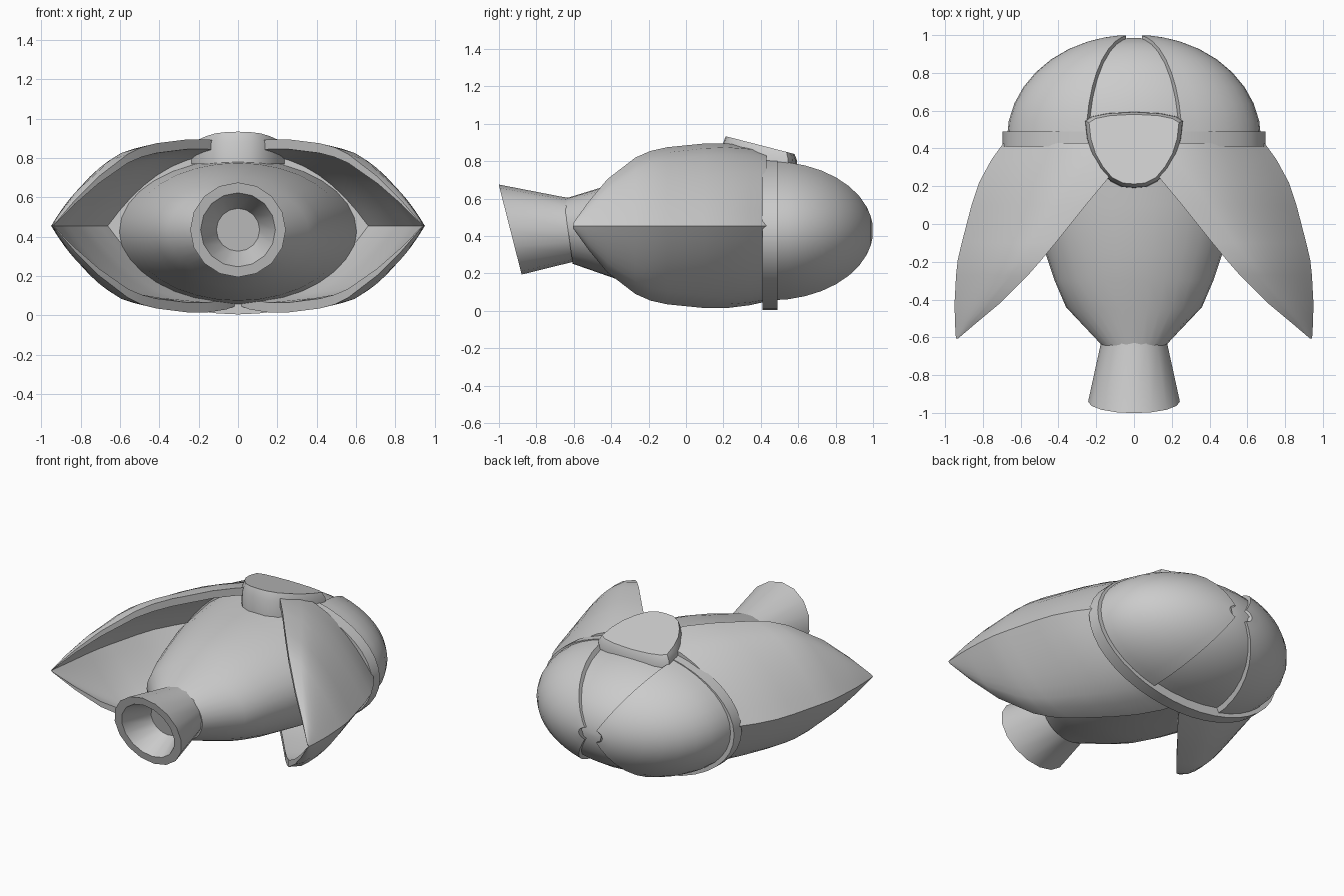
import bpy, bmesh, math
from math import sin, cos, pi, radians

if "Cube" in bpy.data.objects:
    bpy.data.objects.remove(bpy.data.objects["Cube"])


def loft(name, rings, mirror=False, angle=30):
    """Skin a list of closed rings, cap both ends, smooth by angle."""
    bm = bmesh.new()
    rows = [[bm.verts.new(p) for p in ring] for ring in rings]
    n = len(rows[0])
    for a, b in zip(rows, rows[1:]):
        for i in range(n):
            j = (i + 1) % n
            bm.faces.new((a[i], a[j], b[j], b[i]))
    bm.faces.new(rows[0])
    bm.faces.new(rows[-1])
    bmesh.ops.recalc_face_normals(bm, faces=bm.faces)
    mesh = bpy.data.meshes.new(name)
    bm.to_mesh(mesh)
    bm.free()
    ob = bpy.data.objects.new(name, mesh)
    bpy.context.collection.objects.link(ob)
    bpy.ops.object.select_all(action='DESELECT')
    ob.select_set(True)
    bpy.context.view_layer.objects.active = ob
    bpy.ops.object.shade_smooth_by_angle(angle=radians(angle))
    if mirror:
        mod = ob.modifiers.new("mirror", 'MIRROR')
        mod.use_mirror_merge = False
    return ob


def ellipse(y, rx, rz, zc, n=32, tilt=0.0):
    """Elliptical ring facing along y, leaning by tilt."""
    return [(rx * cos(2 * pi * i / n), y - tilt * rz * sin(2 * pi * i / n),
             zc + rz * sin(2 * pi * i / n)) for i in range(n)]


# Inner body tapering towards the nozzle
loft("body", [ellipse(y, rx, rz, 0.425, 32, t) for y, rx, rz, t in [
    (-0.63, 0.18, 0.173, 0.14), (-0.44, 0.36, 0.235, 0.05), (-0.30, 0.42, 0.28, 0),
    (-0.15, 0.47, 0.315, 0), (0.1, 0.55, 0.35, 0), (0.45, 0.61, 0.37, 0)]])

# Flared nozzle with a leaning mouth and a hollow
loft("nozzle", [ellipse(y, r, r * 0.99, 0.435, 16, t) for y, r, t in [
    (-0.58, 0.17, 0.14), (-0.63, 0.175, 0.14), (-0.94, 0.243, 0.255),
    (-0.94, 0.19, 0.255), (-0.75, 0.11, 0.2)]])

# Band around the middle
band = [(0.41, 0.60, 0.34), (0.41, 0.695, 0.413), (0.49, 0.695, 0.413), (0.49, 0.60, 0.34)]
loft("band", [ellipse(y, rx, rz, 0.418, 40) for y, rx, rz in band])

# Rear dome core, seen in the channel between the two lobes
loft("dome_core", [ellipse(0.45 + 0.535 * sin(a), 0.64 * cos(a), 0.37 * cos(a), 0.428)
                   for a in [radians(v) for v in (0, 12, 24, 36, 48, 60, 70, 80, 88)]])

# Rear dome lobes: meridian sectors, raised above the core
def lobe_ring(a, half=69, n=16):
    ring = []
    for rx, rz, ry, order in ((0.655, 0.398, 0.55, 1), (0.59, 0.35, 0.50, -1)):
        for i in range(n + 1):
            p = radians(half * (2 * i / n - 1) * order)
            ring.append((0.018 + rx * cos(a) * cos(p), 0.45 + ry * sin(a),
                         0.428 + rz * cos(a) * sin(p)))
    return ring


loft("dome_lobe", [lobe_ring(radians(v)) for v in (0, 10, 20, 30, 40, 50, 60, 70, 78, 84)],
     mirror=True)

# Spread wing cases: slanted inner rim, creased outer edge, thin shell
def wing_ring(y, xi, xo, h, thick, power, n=8):
    def arc(x1, hh):
        half = [((k / n) ** 0.7) for k in range(n + 1)]
        top = [(xi + (x1 - xi) * s, y, 0.455 + hh * (1 - s ** power)) for s in half]
        return top + [(x, yy, 0.91 - z) for x, yy, z in reversed(top[:-1])]
    return arc(xo, h) + arc(xo - thick, h - thick)[::-1]


loft("wing_case", [wing_ring(*s) for s in [
    (0.43, 0.005, 0.69, 0.405, 0.04, 2.5), (0.34, 0.06, 0.755, 0.425, 0.05, 2.3),
    (0.22, 0.155, 0.82, 0.44, 0.05, 2.1), (0.1, 0.255, 0.86, 0.44, 0.05, 1.95),
    (-0.1, 0.415, 0.912, 0.42, 0.05, 1.85), (-0.19, 0.49, 0.933, 0.40, 0.05, 1.8),
    (-0.27, 0.56, 0.942, 0.365, 0.045, 1.7), (-0.42, 0.71, 0.95, 0.25, 0.035, 1.6),
    (-0.52, 0.83, 0.948, 0.13, 0.02, 1.6), (-0.605, 0.93, 0.943, 0.012, 0.004, 1.6)]],
    mirror=True)

# Sloping shield plate on top
half = [(0, 0.585), (0.13, 0.578), (0.21, 0.562), (0.245, 0.54), (0.235, 0.45),
        (0.21, 0.37), (0.17, 0.30), (0.12, 0.24), (0.06, 0.21), (0, 0.205)]
outline = half + [(-x, y) for x, y in reversed(half[1:-1])]


def plate_ring(z0, slope, grow):
    return [(x * grow, 0.44 + (y - 0.44) * grow, z0 - slope * (y - 0.22)) for x, y in outline]


loft("shield_plate", [plate_ring(0.77, 0.0, 1.06), plate_ring(0.88, 0.2, 1.05),
                      plate_ring(0.93, 0.25, 0.97)])
